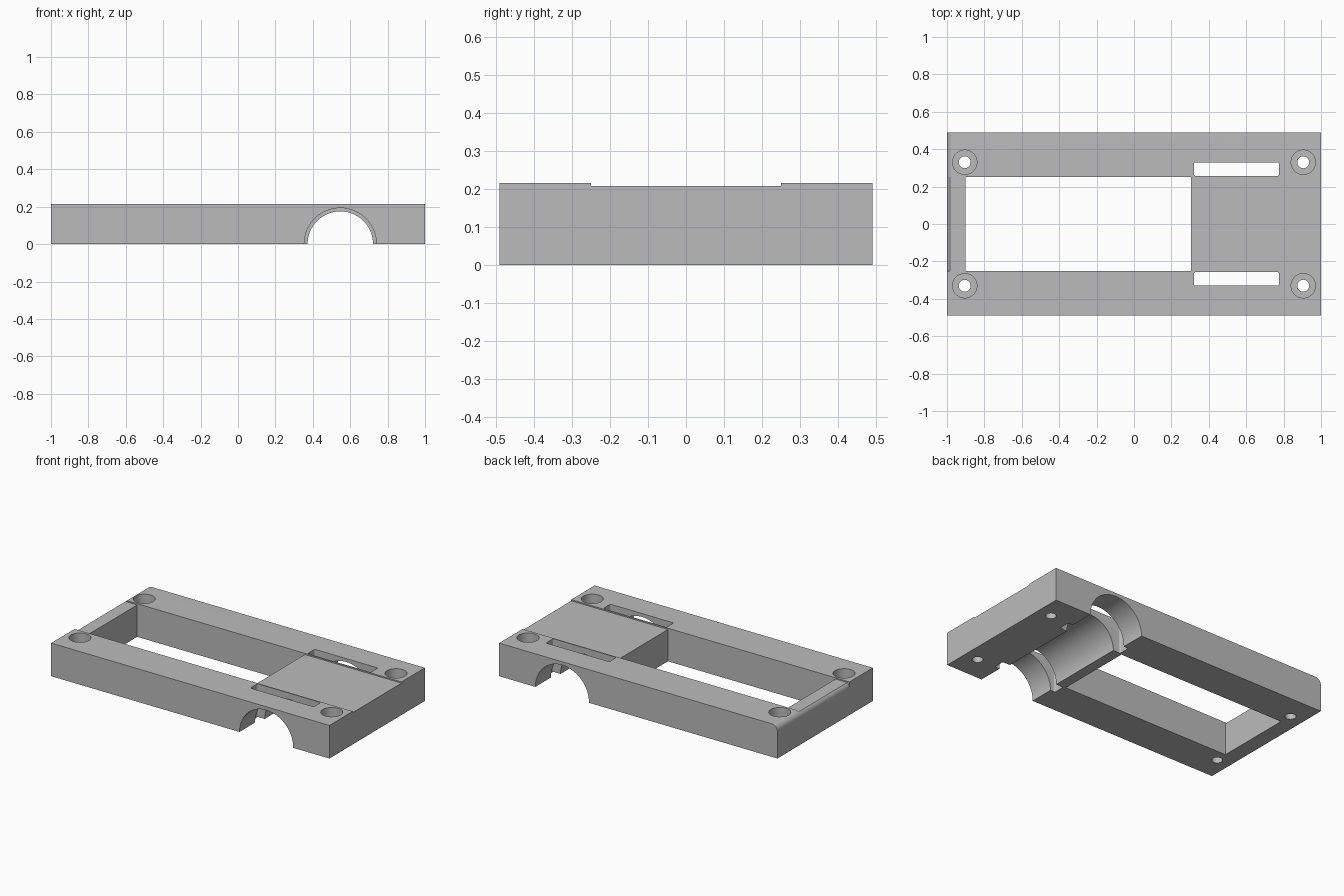
import bpy, bmesh, math
from mathutils import Matrix, Vector

cube = bpy.data.objects.get("Cube")
if cube:
    bpy.data.objects.remove(cube, do_unlink=True)

HEIGHT, HALF_Y, INNER_Y, STEP_Z = 0.215, 0.49, 0.25, 0.207
BORE_X = 0.547

grey = bpy.data.materials.new("plain grey")
grey.use_nodes = True
colour = (0.5, 0.5, 0.5, 1)
grey.diffuse_color = colour
grey.node_tree.nodes["Principled BSDF"].inputs["Base Color"].default_value = colour


def finish(name, bm):
    bmesh.ops.recalc_face_normals(bm, faces=bm.faces)
    mesh = bpy.data.meshes.new(name)
    bm.to_mesh(mesh)
    bm.free()
    mesh.materials.append(grey)
    ob = bpy.data.objects.new(name, mesh)
    bpy.context.collection.objects.link(ob)
    return ob


def box(name, x, y, z, corner=0):
    bm = bmesh.new()
    bmesh.ops.create_cube(bm, size=1)
    for v in bm.verts:
        v.co = Vector([(r[0] + r[1]) / 2 + c * (r[1] - r[0])
                       for r, c in zip((x, y, z), v.co)])
    if corner:
        edges = [e for e in bm.edges
                 if abs(e.verts[0].co.z - e.verts[1].co.z) > 0.01]
        bmesh.ops.bevel(bm, geom=edges, offset=corner, segments=4,
                        profile=0.5, affect='EDGES')
    return finish(name, bm)


def cylinder(name, radius, length, centre, along_y=False, sides=48):
    bm = bmesh.new()
    turn = Matrix.Rotation(math.pi / 2 if along_y else 0, 4, 'X')
    bmesh.ops.create_cone(bm, cap_ends=True, segments=sides, radius1=radius,
                          radius2=radius, depth=length,
                          matrix=Matrix.Translation(centre) @ turn)
    return finish(name, bm)


def corner_rounder(name, radius, y0, y1):
    # corner waste left outside a quarter round on the top end edge
    cx, cz = -1 + radius, HEIGHT - radius
    pts = [(cx + radius * math.cos(a), cz + radius * math.sin(a))
           for a in (math.pi / 2 * (1 + i / 10) for i in range(11))]
    pts += [(-1.05, cz), (-1.05, HEIGHT + 0.05), (cx, HEIGHT + 0.05)]
    bm = bmesh.new()
    face = bm.faces.new([bm.verts.new((x, y0, z)) for x, z in pts])
    out = bmesh.ops.extrude_face_region(bm, geom=[face])
    moved = [g for g in out["geom"] if isinstance(g, bmesh.types.BMVert)]
    bmesh.ops.translate(bm, verts=moved, vec=(0, y1 - y0, 0))
    return finish(name, bm)


frame = box("mounting_frame", (-1, 1), (-HALF_Y, HALF_Y), (0, HEIGHT))

# Window, shallow central channel and rounded end
cutters = [
    box("window_cutter", (-0.9, 0.305), (-INNER_Y, INNER_Y), (-0.1, 0.4)),
    box("channel_cutter", (-1.1, 1.1), (-INNER_Y, INNER_Y), (STEP_Z, 0.4)),
    corner_rounder("end_round_cutter", 0.04, -INNER_Y, 0.6),
    cylinder("bore_cutter", 0.175, 1.2, (BORE_X, 0, 0), True, 96),
]

# Side arches, strap slots and counterbored screw holes
for side in (-1, 1):
    cutters.append(cylinder("arch_cutter", 0.193, 0.3,
                            (BORE_X, side * 0.45, 0), True, 96))
    ys = sorted((side * 0.257, side * 0.33))
    cutters.append(box("slot_cutter", (0.32, 0.775), ys, (-0.1, 0.4), 0.01))
    for end in (-1, 1):
        x, y = end * 0.905, side * 0.33
        cutters.append(cylinder("screw_hole_cutter", 0.032, 1, (x, y, 0)))
        cutters.append(cylinder("counterbore_cutter", 0.065, 0.3,
                                (x, y, HEIGHT + 0.05)))

for cutter in cutters:
    cutter.hide_render = True
    mod = frame.modifiers.new(cutter.name, 'BOOLEAN')
    mod.operation, mod.solver, mod.object = 'DIFFERENCE', 'EXACT', cutter

# Bake the cuts, drop the cutters and shade the curved walls
bpy.context.view_layer.update()
graph = bpy.context.evaluated_depsgraph_get()
baked = bpy.data.meshes.new_from_object(frame.evaluated_get(graph))
frame.modifiers.clear()
frame.data = baked
for cutter in cutters:
    bpy.data.objects.remove(cutter, do_unlink=True)

bpy.ops.object.select_all(action='DESELECT')
frame.select_set(True)
bpy.context.view_layer.objects.active = frame
bpy.ops.object.shade_smooth_by_angle(angle=math.radians(30))
